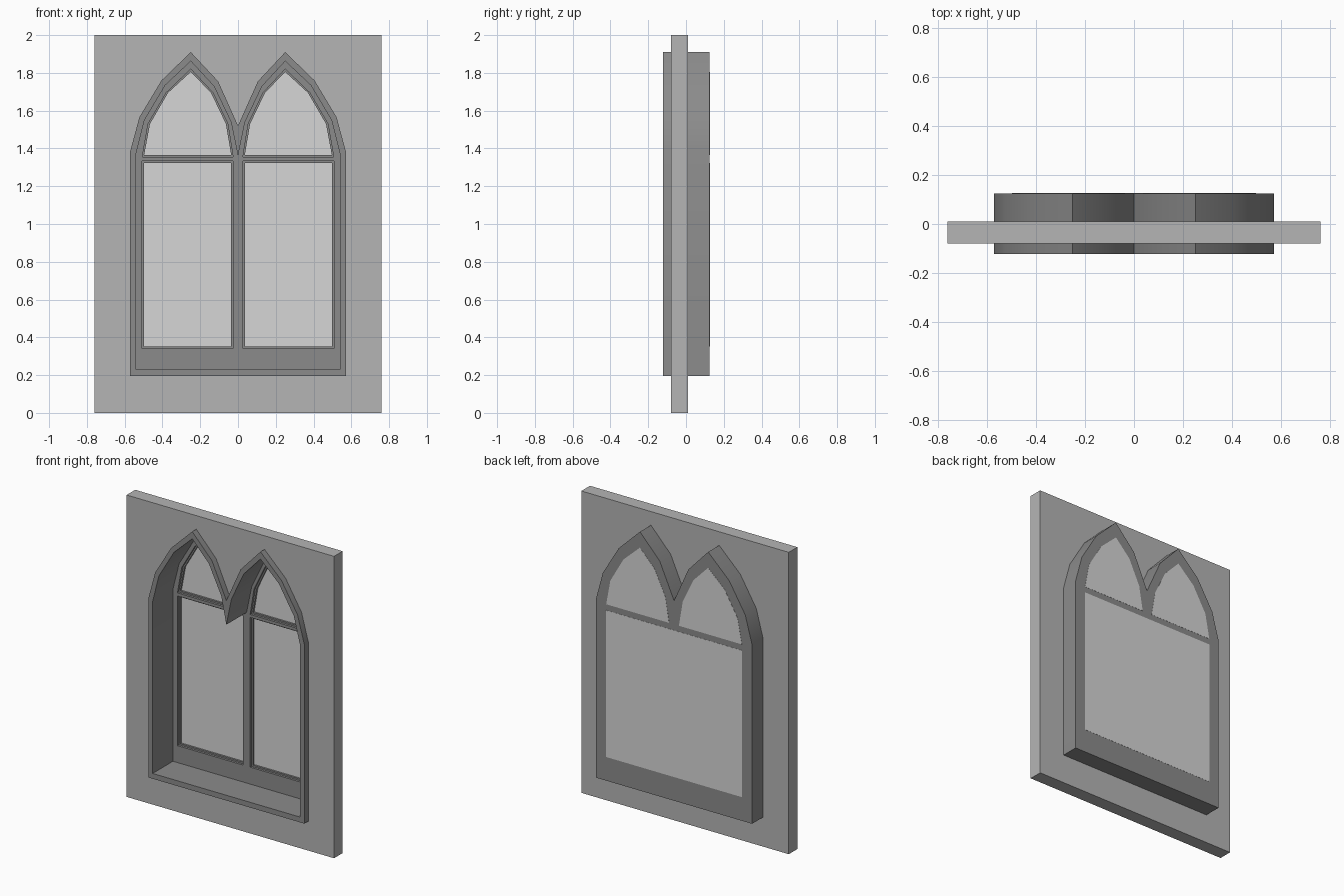
import bpy
import bmesh
import math

cube = bpy.data.objects.get("Cube")
if cube:
    bpy.data.objects.remove(cube, do_unlink=True)


def make_material(name, value):
    mat = bpy.data.materials.new(name)
    mat.use_nodes = True
    color = (value, value, value, 1)
    mat.diffuse_color = color
    mat.node_tree.nodes["Principled BSDF"].inputs["Base Color"].default_value = color
    return mat


wall_grey = make_material("wall grey", 0.46)
stone_grey = make_material("dark stone grey", 0.26)
glass_grey = make_material("pale glass grey", 0.67)


def prism(name, outline, front, back, mat=None):
    """Extrude an x-z outline from the front depth to the back depth."""
    bm = bmesh.new()
    face = bm.faces.new([bm.verts.new((x, front, z)) for x, z in outline])
    extruded = bmesh.ops.extrude_face_region(bm, geom=[face])["geom"]
    verts = [v for v in extruded if isinstance(v, bmesh.types.BMVert)]
    bmesh.ops.translate(bm, vec=(0, back - front, 0), verts=verts)
    bmesh.ops.recalc_face_normals(bm, faces=bm.faces)
    mesh = bpy.data.meshes.new(name)
    bm.to_mesh(mesh)
    bm.free()
    obj = bpy.data.objects.new(name, mesh)
    bpy.context.collection.objects.link(obj)
    if mat:
        mesh.materials.append(mat)
    return obj


def activate(obj):
    bpy.ops.object.select_all(action="DESELECT")
    obj.select_set(True)
    bpy.context.view_layer.objects.active = obj


def cut(target, outline, front, back):
    cutter = prism("cutter", outline, front, back)
    cutter.hide_render = True
    mod = target.modifiers.new("opening", "BOOLEAN")
    mod.operation = "DIFFERENCE"
    mod.solver = "EXACT"
    mod.object = cutter
    activate(target)
    bpy.ops.object.modifier_apply(modifier=mod.name)
    bpy.data.objects.remove(cutter, do_unlink=True)


def mirror(points):
    return [(-x, z) for x, z in reversed(points)]


def rect(x0, x1, z0, z1):
    return [(x0, z0), (x1, z0), (x1, z1), (x0, z1)]


def twin_arch(half):
    """Complete a half outline whose last point lies on the centre line."""
    return half + mirror(half[:-1])


# Twin arch outlines, left half from the sill up to the central cusp
outer = twin_arch([(-0.572, 0.195), (-0.572, 1.38), (-0.522, 1.565),
                   (-0.405, 1.76), (-0.25, 1.91), (-0.105, 1.755), (0, 1.52)])
reveal = twin_arch([(-0.54, 0.23), (-0.54, 1.37), (-0.495, 1.55),
                    (-0.385, 1.735), (-0.25, 1.862), (-0.128, 1.73),
                    (-0.037, 1.54), (0, 1.36)])


def arch_pane(grow):
    """Pointed upper light, widened by the given margin."""
    g = grow
    return [(-0.497 - g, 1.364 - g), (-0.466 - g, 1.53), (-0.37 - g, 1.695),
            (-0.25, 1.805 + 1.5 * g), (-0.143 + g, 1.695), (-0.064 + g, 1.53),
            (-0.036 + g, 1.364 - g)]


def lower_pane(grow):
    return rect(-0.497 - grow, -0.036 + grow, 0.352 - grow, 1.324 + grow)


# Wall slab with the window opening
wall = prism("wall", rect(-0.76, 0.76, 0, 2), -0.08, 0.01, wall_grey)
cut(wall, outer, -0.3, 0.3)

# Stone frame: deep reveal, then rebated openings for each light
frame = prism("window_frame", outer, -0.122, 0.125, stone_grey)
cut(frame, reveal, -0.3, 0.09)
for shape in (lower_pane, arch_pane):
    for side in (list, mirror):
        cut(frame, side(shape(0.01)), 0.05, 0.105)
        cut(frame, side(shape(0)), 0.08, 0.3)
activate(frame)
bpy.ops.object.shade_smooth_by_angle(angle=math.radians(30))

# Glass: one wide sheet below, a pointed sheet in each arch
prism("lower_glass", rect(-0.497, 0.497, 0.352, 1.324), 0.118, 0.126, glass_grey)
prism("right_arch_glass", arch_pane(0), 0.118, 0.126, glass_grey)
prism("left_arch_glass", mirror(arch_pane(0)), 0.118, 0.126, glass_grey)
